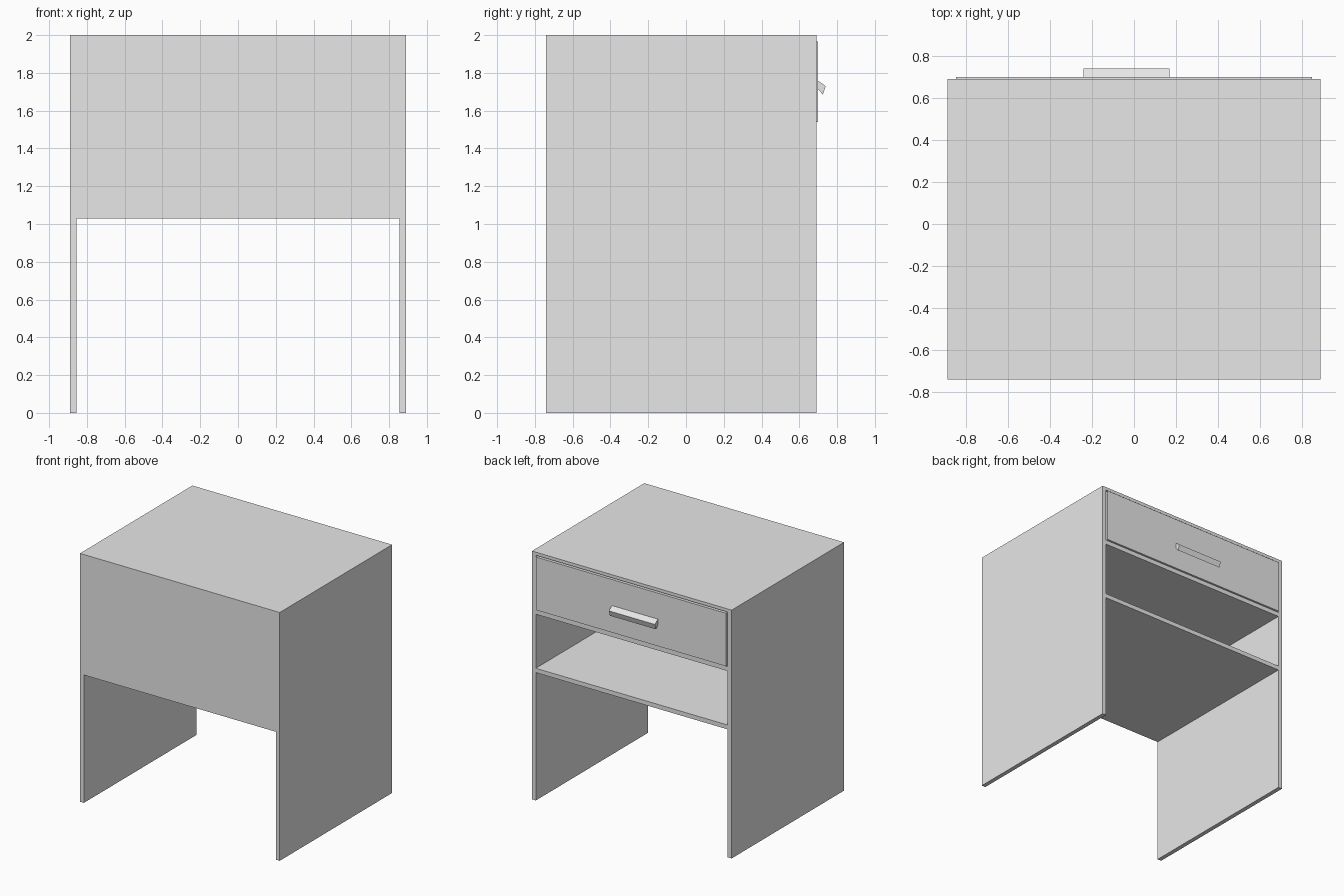
import bpy, bmesh

cube = bpy.data.objects.get("Cube")
if cube:
    bpy.data.objects.remove(cube, do_unlink=True)

grey = bpy.data.materials.new("light_grey")
grey.use_nodes = True
grey.diffuse_color = (0.8, 0.8, 0.8, 1)
grey.node_tree.nodes["Principled BSDF"].inputs["Base Color"].default_value = (0.8, 0.8, 0.8, 1)


def prism(name, x0, x1, profile):
    """Extrude a y-z profile from x0 to x1."""
    bm = bmesh.new()
    face = bm.faces.new([bm.verts.new((x0, y, z)) for y, z in profile])
    ext = bmesh.ops.extrude_face_region(bm, geom=[face])
    verts = [v for v in ext["geom"] if isinstance(v, bmesh.types.BMVert)]
    bmesh.ops.translate(bm, verts=verts, vec=(x1 - x0, 0, 0))
    bmesh.ops.recalc_face_normals(bm, faces=bm.faces)
    mesh = bpy.data.meshes.new(name)
    bm.to_mesh(mesh)
    bm.free()
    mesh.materials.append(grey)
    obj = bpy.data.objects.new(name, mesh)
    bpy.context.collection.objects.link(obj)
    return obj


def box(name, x0, x1, y0, y1, z0, z1):
    return prism(name, x0, x1, [(y0, z0), (y1, z0), (y1, z1), (y0, z1)])


# Overall sizes
LEFT, RIGHT = 0.89, -0.89
BACK, OPEN = -0.74, 0.69
T = 0.035
in_l, in_r = LEFT - T, RIGHT + T
shelf_low, shelf_mid = 1.03, 1.50

# Carcass: one block with leg room, open shelf and drawer bay cut out
carcass = box("carcass", RIGHT, LEFT, BACK, OPEN, 0, 2)
cutters = [
    box("leg_room_cutter", in_r, in_l, BACK - 0.1, OPEN + 0.1, -0.1, shelf_low),
    box("shelf_cutter", in_r, in_l, BACK + T, OPEN + 0.1, shelf_low + T, shelf_mid),
    box("drawer_cutter", in_r, in_l, BACK + T, OPEN + 0.1, shelf_mid + T, 2 - T + 0.01),
]
for c in cutters:
    c.hide_render = True
    mod = carcass.modifiers.new(c.name, 'BOOLEAN')
    mod.operation, mod.solver, mod.object = 'DIFFERENCE', 'EXACT', c
bpy.context.view_layer.update()
deps = bpy.context.evaluated_depsgraph_get()
cut_mesh = bpy.data.meshes.new_from_object(carcass.evaluated_get(deps))
carcass.modifiers.clear()
carcass.data = cut_mesh
for c in cutters:
    bpy.data.objects.remove(c, do_unlink=True)

# Drawer: proud front panel with an open box behind it
dl, dr = in_l - 0.007, in_r + 0.007
z0, z1 = shelf_mid + T + 0.005, 1.967
front_y = 0.70
box("drawer_front", dr, dl, front_y - T, front_y, z0, z1)
box("drawer_bottom", dr, dl, BACK + 0.08, front_y - T, z0, z0 + 0.02)
box("drawer_back", dr, dl, BACK + 0.06, BACK + 0.08, z0, z1 - 0.06)
for side, a, b in (("left", dl - 0.02, dl), ("right", dr, dr + 0.02)):
    box("drawer_side_" + side, a, b, BACK + 0.08, front_y - T, z0, z1 - 0.06)

# Slanted handle
prism("drawer_handle", -0.24, 0.17,
      [(front_y, 1.757), (0.74, 1.73), (0.725, 1.685), (front_y, 1.712)])
